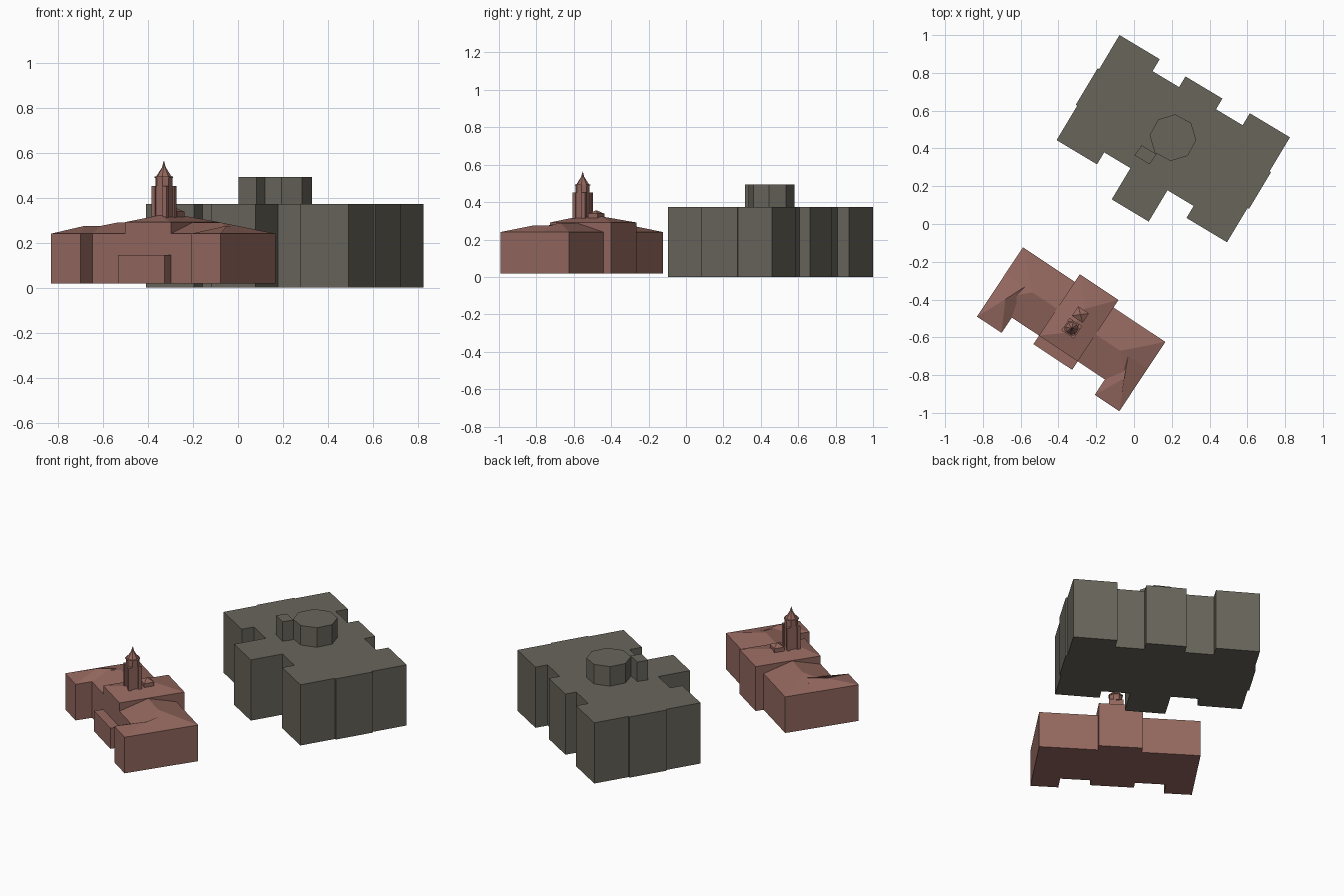
import bpy, bmesh, math
from mathutils import Matrix, Vector

if "Cube" in bpy.data.objects:
    bpy.data.objects.remove(bpy.data.objects["Cube"])


def material(name, rgb):
    m = bpy.data.materials.new(name)
    m.diffuse_color = (*rgb, 1)
    m.use_nodes = True
    m.node_tree.nodes["Principled BSDF"].inputs["Base Color"].default_value = m.diffuse_color
    return m


STONE = material("grey_stone", (0.14, 0.13, 0.105))
BRICK = material("red_brick", (0.30, 0.14, 0.115))

# each building has its own rotated frame: origin at the middle of its back wall
GREY = Matrix.Translation((0.3745, 0.7295, 0)) @ Matrix.Rotation(math.radians(-30.95), 4, 'Z')
RED = Matrix.Translation((-0.211, -0.374, 0)) @ Matrix.Rotation(math.radians(-33.6), 4, 'Z')


def make(name, verts, faces, frame, mat):
    me = bpy.data.meshes.new(name)
    me.from_pydata([frame @ Vector(v) for v in verts], [], faces)
    bm = bmesh.new()
    bm.from_mesh(me)
    bmesh.ops.recalc_face_normals(bm, faces=bm.faces)
    bm.to_mesh(me)
    bm.free()
    me.materials.append(mat)
    ob = bpy.data.objects.new(name, me)
    bpy.context.collection.objects.link(ob)
    return ob


def prism(name, pts, z0, z1, frame, mat, top=True, bottom=True, taper=1.0):
    n = len(pts)
    cx = sum(p[0] for p in pts) / n
    cy = sum(p[1] for p in pts) / n
    verts = [(x, y, z0) for x, y in pts]
    verts += [(cx + (x - cx) * taper, cy + (y - cy) * taper, z1) for x, y in pts]
    faces = [(i, (i + 1) % n, n + (i + 1) % n, n + i) for i in range(n)]
    if bottom:
        faces.append(tuple(range(n))[::-1])
    if top:
        faces.append(tuple(range(n, 2 * n)))
    return make(name, verts, faces, frame, mat)


def rect(u0, u1, v0, v1):
    return [(u0, v0), (u1, v0), (u1, v1), (u0, v1)]


def ngon(u, v, r, n, start=0.0):
    return [(u + r * math.cos(start + math.tau * i / n),
             v + r * math.sin(start + math.tau * i / n)) for i in range(n)]


def mirrored(half):
    return half + [(-u, v) for u, v in reversed(half)]


def hip(name, u0, u1, v0, v1, z, a, b, along_u):
    """Roof over a rectangle, with a ridge from a to b."""
    verts = [(u, v, z) for u, v in rect(u0, u1, v0, v1)] + [a, b]
    if along_u:
        faces = [(0, 1, 5, 4), (2, 3, 4, 5), (3, 0, 4), (1, 2, 5)]
    else:
        faces = [(1, 2, 5, 4), (3, 0, 4, 5), (0, 1, 4), (2, 3, 5)]
    make(name, verts, faces, RED, BRICK)


# ---- grey building ----
half = [(0.114, -0.008), (0.114, -0.074), (0.278, -0.074), (0.278, 0), (0.526, 0),
        (0.526, -0.21), (0.535, -0.21), (0.535, -0.436), (0.526, -0.436),
        (0.526, -0.648), (0.276, -0.648), (0.276, -0.574), (0.114, -0.574), (0.114, -0.767)]
prism("grey_block", mirrored(half), 0, 0.373, GREY, STONE)
I = Matrix.Identity(4)
prism("roof_drum", ngon(0.206, 0.457, 0.124, 8, math.radians(-6)), 0.373, 0.493, I, STONE, bottom=False)
prism("stair_head", [(0.04, 0.417), (0.119, 0.369), (0.082, 0.316), (0.003, 0.364)],
      0.373, 0.493, I, STONE, bottom=False)

# ---- brick building: walls ----
half = [(0.123, 0.048), (0.123, 0), (0.4525, 0), (0.4525, -0.44),
        (0.296, -0.44), (0.296, -0.342), (0.123, -0.342)]
prism("brick_walls", mirrored(half), 0.018, 0.24, RED, BRICK, top=False)
prism("central_upper_walls", rect(-0.123, 0.123, -0.342, 0.048), 0.24, 0.291, RED, BRICK,
      top=False, bottom=False)
prism("front_porch", rect(-0.123, 0.123, -0.396, -0.342), 0.018, 0.145, RED, BRICK)

# roofs
hip("main_roof", -0.4525, 0.4525, -0.342, 0, 0.24, (-0.28, -0.171, 0.289), (0.28, -0.171, 0.289), True)
hip("central_roof", -0.123, 0.123, -0.342, 0.048, 0.291, (0, -0.24, 0.323), (0, -0.09, 0.323), False)
for side, s in (("left", -1), ("right", 1)):
    u0, u1 = sorted((s * 0.296, s * 0.4525))
    hip(side + "_wing_roof", u0, u1, -0.44, -0.171, 0.24,
        (s * 0.378, -0.28, 0.275), (s * 0.33, -0.171, 0.275), False)

# roof hatch with pyramid cap
hatch = rect(-0.036, 0.032, -0.158, -0.098)
prism("roof_hatch", hatch, 0.30, 0.338, RED, BRICK, top=False, bottom=False)
prism("roof_hatch_cap", hatch, 0.338, 0.356, RED, BRICK, bottom=False, taper=0.03)

# clock tower: core, corner piers, belfry and spire
V = -0.214
prism("tower_shaft", rect(-0.033, 0.033, V - 0.033, V + 0.033), 0.30, 0.452, RED, BRICK, bottom=False)
for i, (a, b) in enumerate([(-1, -1), (1, -1), (1, 1), (-1, 1)]):
    u, v = a * 0.03, V + b * 0.03
    prism(f"tower_pier_{i}", rect(u - 0.01, u + 0.01, v - 0.01, v + 0.01), 0.30, 0.452, RED, BRICK, bottom=False)
oct0 = math.pi / 8
prism("belfry", ngon(0, V, 0.038, 8, oct0), 0.452, 0.488, RED, BRICK, bottom=False)
prism("belfry_cornice", ngon(0, V, 0.042, 8, oct0), 0.488, 0.495, RED, BRICK)
prism("spire_roof", ngon(0, V, 0.034, 8, oct0), 0.495, 0.535, RED, BRICK, bottom=False, taper=0.25)
prism("spire_tip", ngon(0, V, 0.0085, 8, oct0), 0.535, 0.563, RED, BRICK, bottom=False, taper=0.1)
